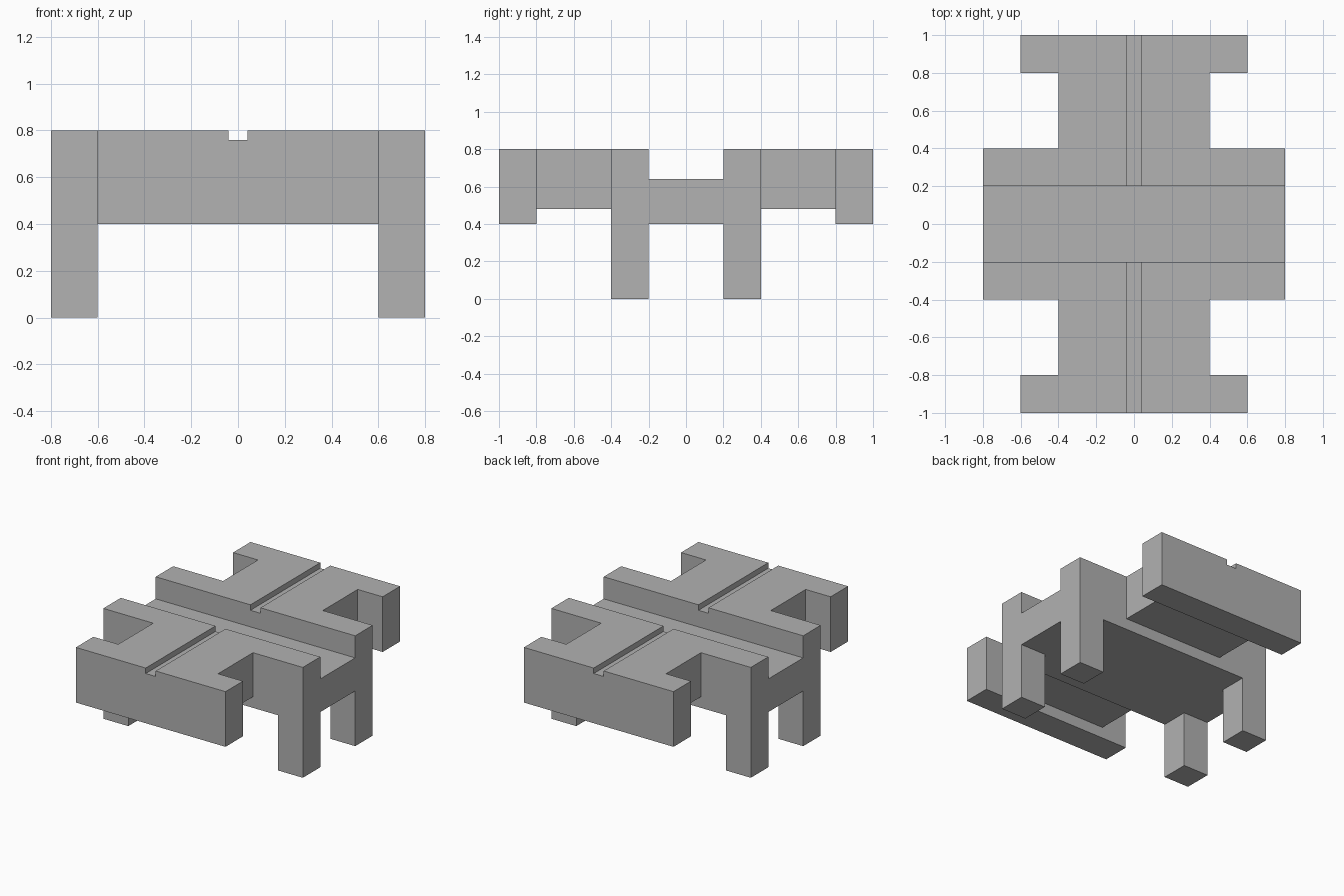
import bpy

if "Cube" in bpy.data.objects:
    bpy.data.objects.remove(bpy.data.objects["Cube"], do_unlink=True)

grey = bpy.data.materials.new("plain grey")
grey.use_nodes = True
colour = (0.445, 0.445, 0.445, 1)
grey.diffuse_color = colour
grey.node_tree.nodes["Principled BSDF"].inputs["Base Color"].default_value = colour


def box(name, x, y, z):
    """Block spanning the given (low, high) range on each axis."""
    corners = [(a, b, c) for a in x for b in y for c in z]
    faces = [(0, 1, 3, 2), (4, 6, 7, 5), (0, 4, 5, 1),
             (2, 3, 7, 6), (0, 2, 6, 4), (1, 5, 7, 3)]
    mesh = bpy.data.meshes.new(name)
    mesh.from_pydata(corners, [], faces)
    mesh.materials.append(grey)
    obj = bpy.data.objects.new(name, mesh)
    bpy.context.collection.objects.link(obj)
    return obj


def combine(target, other, operation):
    """Apply an exact boolean and discard the helper block."""
    other.hide_render = True
    mod = target.modifiers.new(operation.lower(), "BOOLEAN")
    mod.operation, mod.solver, mod.object = operation, "EXACT", other
    bpy.context.view_layer.objects.active = target
    bpy.ops.object.modifier_apply(modifier=mod.name)
    bpy.data.objects.remove(other, do_unlink=True)


# Wide central slab
TOP = 0.8
frame = box("slotted_frame", (-0.8, 0.8), (-0.4, 0.4), (0.4, TOP))

for side in (-1, 1):
    # Narrow deck running out from the slab
    deck_y = sorted((side * 0.3, side * 0.9))
    combine(frame, box("deck", (-0.4, 0.4), deck_y, (0.48, TOP)), "UNION")
    # Crossbar closing the end of the deck
    bar_y = sorted((side * 0.8, side))
    combine(frame, box("end_bar", (-0.6, 0.6), bar_y, (0.4, TOP)), "UNION")
    # Square corner legs
    for hand in (-1, 1):
        leg_x = sorted((hand * 0.6, hand * 0.8))
        leg_y = sorted((side * 0.2, side * 0.4))
        combine(frame, box("leg", leg_x, leg_y, (0, 0.6)), "UNION")

# Wide cross channel and thin lengthwise groove
combine(frame, box("channel_cutter", (-1, 1), (-0.2, 0.2), (0.64, 1)), "DIFFERENCE")
combine(frame, box("groove_cutter", (-0.04, 0.04), (-1.2, 1.2), (0.76, 1)), "DIFFERENCE")
